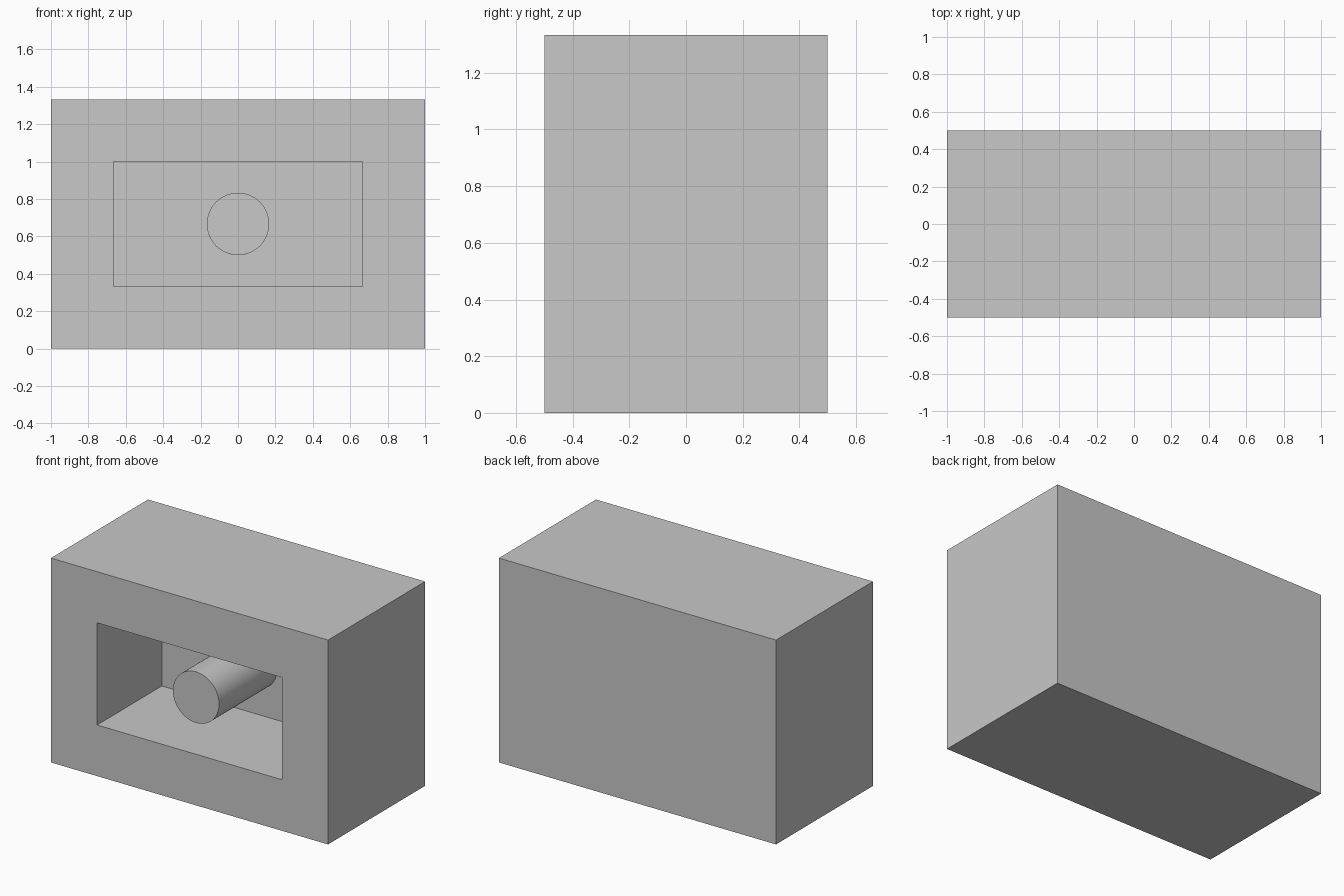
import bpy
import bmesh
from math import pi
from mathutils import Matrix, Vector

WIDTH, DEPTH, HEIGHT = 2.0, 1.0, 4 / 3
WALL = 1 / 3             # frame width around the opening
RECESS = 2 / 3           # depth of the opening
PEG_RADIUS, PEG_LENGTH = 1 / 6, 0.6

old = bpy.data.objects.get("Cube")
if old:
    bpy.data.objects.remove(old, do_unlink=True)

grey = bpy.data.materials.new("plain grey")
grey.use_nodes = True
colour = (0.58, 0.58, 0.58, 1)
grey.diffuse_color = colour
grey.node_tree.nodes["Principled BSDF"].inputs["Base Color"].default_value = colour


def add_object(name, bm):
    mesh = bpy.data.meshes.new(name)
    bm.normal_update()
    bm.to_mesh(mesh)
    bm.free()
    mesh.materials.append(grey)
    obj = bpy.data.objects.new(name, mesh)
    bpy.context.collection.objects.link(obj)
    return obj


# Block with a rectangular recess sunk into the front
bm = bmesh.new()
bmesh.ops.create_cube(bm, size=1)
bmesh.ops.scale(bm, vec=(WIDTH, DEPTH, HEIGHT), verts=bm.verts)
bmesh.ops.translate(bm, vec=(0, 0, HEIGHT / 2), verts=bm.verts)
bm.normal_update()
front = min(bm.faces, key=lambda f: f.calc_center_median().y)
bmesh.ops.inset_region(bm, faces=[front], thickness=WALL, use_even_offset=True)
floor = bmesh.ops.extrude_discrete_faces(bm, faces=[front])["faces"][0]
bmesh.ops.translate(bm, vec=(0, RECESS, 0), verts=floor.verts)
add_object("recessed_block", bm)

# Round peg standing on the back wall of the recess
wall_y = -DEPTH / 2 + RECESS
bm = bmesh.new()
bmesh.ops.create_cone(
    bm, cap_ends=True, segments=64,
    radius1=PEG_RADIUS, radius2=PEG_RADIUS, depth=PEG_LENGTH,
    matrix=Matrix.Translation(Vector((0, wall_y - PEG_LENGTH / 2, HEIGHT / 2)))
    @ Matrix.Rotation(pi / 2, 4, "X"))
peg = add_object("round_peg", bm)
bpy.ops.object.select_all(action="DESELECT")
peg.select_set(True)
bpy.context.view_layer.objects.active = peg
bpy.ops.object.shade_smooth_by_angle()
